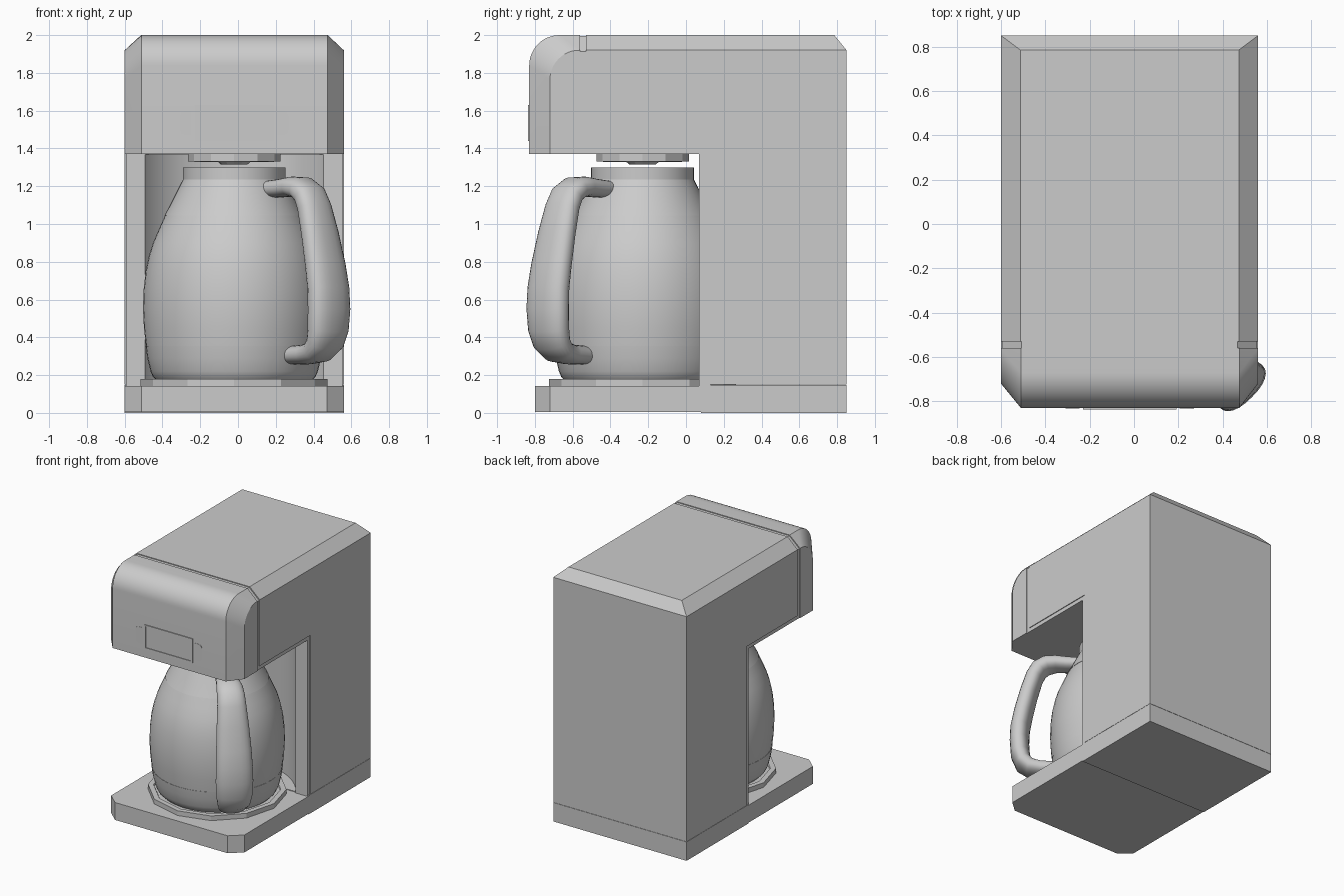
import bpy, bmesh
from math import sin, cos, pi, sqrt, copysign
from mathutils import Vector

if "Cube" in bpy.data.objects:
    bpy.data.objects.remove(bpy.data.objects["Cube"])

X0, X1 = -0.60, 0.56          # machine side walls
CX, CY = -0.02, -0.23         # carafe axis


def finish(name, bm, smooth=None):
    bmesh.ops.recalc_face_normals(bm, faces=bm.faces)
    me = bpy.data.meshes.new(name)
    bm.to_mesh(me)
    bm.free()
    ob = bpy.data.objects.new(name, me)
    bpy.context.collection.objects.link(ob)
    if smooth:
        bpy.ops.object.select_all(action='DESELECT')
        ob.select_set(True)
        bpy.context.view_layer.objects.active = ob
        bpy.ops.object.shade_smooth_by_angle(angle=smooth)
    return ob


def loft(rings, caps=True):
    """Skin a list of equal-length closed point loops."""
    bm = bmesh.new()
    vs = [[bm.verts.new(p) for p in r] for r in rings]
    n = len(rings[0])
    for a, b in zip(vs, vs[1:]):
        for i in range(n):
            j = (i + 1) % n
            bm.faces.new((a[i], a[j], b[j], b[i]))
    if caps:
        bm.faces.new(vs[0])
        bm.faces.new(vs[-1])
    return bm


def side_prism(yz, x0=X0, x1=X1):
    return loft([[(x, y, z) for y, z in yz] for x in (x0, x1)])


def slice_off(bm, point, normal):
    """Cut a flat chamfer and close the hole."""
    g = bmesh.ops.bisect_plane(bm, geom=bm.verts[:] + bm.edges[:] + bm.faces[:],
                               plane_co=point, plane_no=normal, clear_outer=True)
    edges = [e for e in g['geom_cut'] if isinstance(e, bmesh.types.BMEdge)]
    bmesh.ops.holes_fill(bm, edges=edges)


def top_chamfers(bm, d=0.0):
    slice_off(bm, (X0 + d, 0, 1.92), (-0.08, 0, 0.087))
    slice_off(bm, (X1 - d, 0, 1.92), (0.08, 0, 0.087))


def lathe(name, prof, seg=48, smooth=0.7):
    rings = [[(CX + r * cos(2 * pi * i / seg), CY + r * sin(2 * pi * i / seg), z)
              for i in range(seg)] for r, z in prof]
    return finish(name, loft(rings), smooth)


def box(name, x0, x1, y0, y1, z0, z1):
    return finish(name, side_prism([(y0, z0), (y1, z0), (y1, z1), (y0, z1)], x0, x1))


# Main housing: L-shaped side profile with chamfered top edges
bm = side_prism([(-0.53, 1.40), (0.10, 1.40), (0.10, 0.15), (0.85, 0.15),
                 (0.85, 2.0), (-0.53, 2.0)])
top_chamfers(bm)
slice_off(bm, (0, 0.85, 1.92), (0, 0.08, 0.065))
housing = finish("housing", bm)

# Slightly inset liner showing as a seam behind the head and around the bay
d = 0.006
bm = side_prism([(-0.57, 1.37), (0.07, 1.37), (0.07, 0.14), (0.13, 0.14),
                 (0.13, 1.43), (-0.50, 1.43), (-0.50, 2 - d), (-0.57, 2 - d)], X0 + d, X1 - d)
top_chamfers(bm, 2 * d)
liner = finish("bay_liner", bm)

# Rounded recess for the carafe in the column
cutter = lathe("recess_cutter", [(0.56, 0.10), (0.56, 1.369)], 64)
cutter.hide_render = True
cutter.hide_set(True)
for ob in (housing, liner):
    m = ob.modifiers.new("recess", 'BOOLEAN')
    m.operation = 'DIFFERENCE'
    m.object = cutter
    m.solver = 'EXACT'


# Front head: rounded profile, inset at both sides to form the chamfer
def head_profile(yf, zt, r):
    arc = [(yf + r - r * cos(pi / 2 * i / 12), zt - r + r * sin(pi / 2 * i / 12))
           for i in range(13)]
    return [(-0.56, 1.37), (yf, 1.37)] + arc + [(-0.56, zt)]


outer, inner = head_profile(-0.83, 2.0, 0.16), head_profile(-0.72, 1.92, 0.155)
finish("front_head", loft([[(x, y, z) for y, z in p] for x, p in
       ((X0, inner), (X0 + 0.09, outer), (X1 - 0.085, outer), (X1, inner))]), 0.5)

# Display frame and screen
box("display_screen", -0.22, 0.18, -0.832, -0.80, 1.45, 1.62)
for s in (-1, 1):
    xm = CX + s * 0.205
    box("display_frame_side", xm - 0.006, xm + 0.006, -0.837, -0.80, 1.44, 1.63)
    zm = 1.535 + s * 0.089
    box("display_frame_rail", -0.23, 0.19, -0.837, -0.80, zm - 0.006, zm + 0.006)
    # Rounded button next to the display
    pts = [(0.225, 1.47), (0.26, 1.47), (0.28, 1.477), (0.29, 1.50),
           (0.29, 1.57), (0.28, 1.593), (0.26, 1.60), (0.225, 1.60)]
    finish("side_button", loft([[(CX + s * x, y, z) for x, z in pts] for y in (-0.832, -0.80)]))

# Base: rear block and front tray with clipped corners
box("rear_base", X0, X1, 0.08, 0.85, 0.0, 0.148)
bm = side_prism([(-0.80, 0.006), (0.08, 0.006), (0.08, 0.143), (-0.80, 0.143)])
slice_off(bm, (X0, -0.72, 0), (-0.08, -0.09, 0))
slice_off(bm, (X1, -0.72, 0), (0.08, -0.09, 0))
finish("front_base", bm)

# Twelve-sided warming plate and water outlet
lathe("warming_plate", [(0.495, 0.13), (0.495, 0.18), (0.455, 0.18), (0.45, 0.17)], 12, None)
lathe("water_outlet", [(0.245, 1.38), (0.245, 1.33), (0.085, 1.328), (0.07, 1.315)], 12, None)

# Carafe: lower band, bowl, shoulder band with lid
lathe("carafe_base_band", [(0.41, 0.17), (0.43, 0.19), (0.443, 0.22), (0.46, 0.29), (0.469, 0.355)])
lathe("carafe_bowl", [(0.467, 0.355), (0.478, 0.45), (0.483, 0.55), (0.48, 0.65), (0.469, 0.75),
                      (0.452, 0.83), (0.43, 0.90), (0.40, 0.97), (0.366, 1.045)])
lathe("carafe_shoulder", [(0.369, 1.045), (0.335, 1.11), (0.30, 1.18), (0.272, 1.235)])
lathe("carafe_lid", [(0.272, 1.23), (0.272, 1.30)])

# Handle: (reach, height, half width, half thickness), swept at 45 degrees
path = [(0.27, 1.185, 0.065, 0.045), (0.36, 1.19, 0.075, 0.049), (0.44, 1.198, 0.085, 0.053),
        (0.51, 1.19, 0.095, 0.06), (0.565, 1.155, 0.10, 0.064), (0.60, 1.09, 0.105, 0.064),
        (0.642, 0.95, 0.117, 0.066), (0.683, 0.78, 0.128, 0.069), (0.705, 0.66, 0.133, 0.07),
        (0.71, 0.55, 0.136, 0.07), (0.703, 0.44, 0.13, 0.07), (0.68, 0.37, 0.12, 0.066),
        (0.63, 0.325, 0.105, 0.06), (0.55, 0.31, 0.09, 0.053), (0.42, 0.305, 0.075, 0.048)]
radial, tangent = Vector((1, -1, 0)) / sqrt(2), Vector((1, 1, 0)) / sqrt(2)
up = Vector((0, 0, 1))
rings = []
for i, (s, z, w, t) in enumerate(path):
    a, b = path[max(i - 1, 0)], path[min(i + 1, len(path) - 1)]
    along = (radial * (b[0] - a[0]) + up * (b[1] - a[1])).normalized()
    nrm = along.cross(tangent)
    c = Vector((CX, CY, 0)) + radial * s + up * z
    ring = []
    for k in range(24):
        u, v = cos(2 * pi * k / 24), sin(2 * pi * k / 24)
        u, v = (copysign(abs(q) ** 0.85, q) for q in (u, v))
        ring.append(c + tangent * (w * u) + nrm * (t * v))
    rings.append(ring)
finish("carafe_handle", loft(rings), 0.9)
